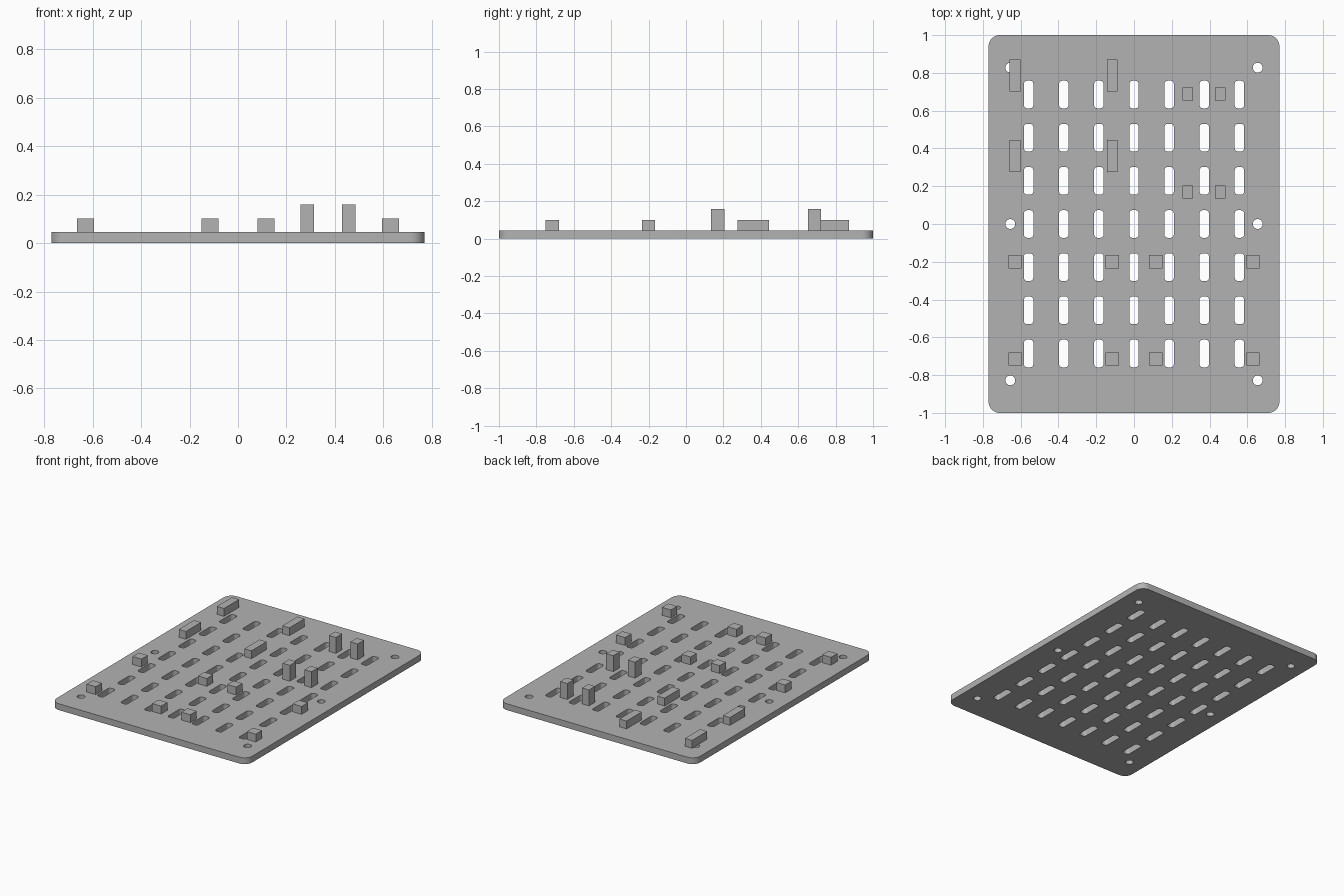
import bpy, bmesh
from math import pi, cos, sin

default = bpy.data.objects.get("Cube")
if default:
    bpy.data.objects.remove(default, do_unlink=True)

THICK = 0.045

grey = bpy.data.materials.new("plain grey")
grey.use_nodes = True
grey.diffuse_color = (0.45, 0.45, 0.45, 1)
grey.node_tree.nodes["Principled BSDF"].inputs["Base Color"].default_value = (0.45, 0.45, 0.45, 1)


def add_prism(bm, x, y, w, d, r, z0, z1, steps):
    """Rounded rectangle prism centred on x, y."""
    outline = []
    for i, (sx, sy) in enumerate([(1, 1), (-1, 1), (-1, -1), (1, -1)]):
        for k in range(steps + 1):
            a = (i + k / steps) * pi / 2
            outline.append((x + sx * (w / 2 - r) + r * cos(a),
                            y + sy * (d / 2 - r) + r * sin(a)))
    low = [bm.verts.new((px, py, z0)) for px, py in outline]
    high = [bm.verts.new((px, py, z1)) for px, py in outline]
    bm.faces.new(low[::-1])
    bm.faces.new(high)
    n = len(outline)
    for i in range(n):
        j = (i + 1) % n
        bm.faces.new((low[i], low[j], high[j], high[i]))


def make_object(name, bm):
    bmesh.ops.remove_doubles(bm, verts=bm.verts, dist=0.0001)
    mesh = bpy.data.meshes.new(name)
    bm.to_mesh(mesh)
    bm.free()
    mesh.materials.append(grey)
    ob = bpy.data.objects.new(name, mesh)
    bpy.context.collection.objects.link(ob)
    return ob


# Base plate with rounded corners
bm = bmesh.new()
add_prism(bm, 0, 0, 1.54, 2, 0.06, 0, THICK, 10)
plate = make_object("base_plate", bm)

# Cutter: grid of slots and six mounting holes
bm = bmesh.new()
for col in range(-3, 4):
    for row in range(-3, 4):
        add_prism(bm, col * 0.186, row * 0.2285, 0.05, 0.146, 0.017, -0.1, 0.2, 5)
for x in (-0.655, 0.655):
    for y in (-0.828, 0, 0.828):
        add_prism(bm, x, y, 0.052, 0.052, 0.026, -0.1, 0.2, 6)
cutter = make_object("hole_cutter", bm)
cutter.hide_render = True

cut = plate.modifiers.new("holes", "BOOLEAN")
cut.operation = "DIFFERENCE"
cut.solver = "EXACT"
cut.object = cutter
bpy.context.view_layer.objects.active = plate
plate.select_set(True)
bpy.ops.object.modifier_apply(modifier=cut.name)
bpy.data.objects.remove(cutter, do_unlink=True)
bpy.ops.object.shade_smooth_by_angle()


# Blocks standing on the plate
def blocks(name, xs, ys, w, d, top):
    for x in xs:
        for y in ys:
            bpy.ops.mesh.primitive_cube_add(size=1, location=(x, y, (THICK + top) / 2))
            ob = bpy.context.object
            ob.name = name
            ob.scale = (w, d, top - THICK)
            ob.data.materials.append(grey)


blocks("long_block", (-0.63, -0.115), (0.36, 0.787), 0.056, 0.17, 0.101)
blocks("tall_post", (0.285, 0.456), (0.17, 0.688), 0.056, 0.07, 0.158)
blocks("square_block", (-0.63, -0.115, 0.115, 0.63), (-0.2, -0.715), 0.07, 0.07, 0.101)
